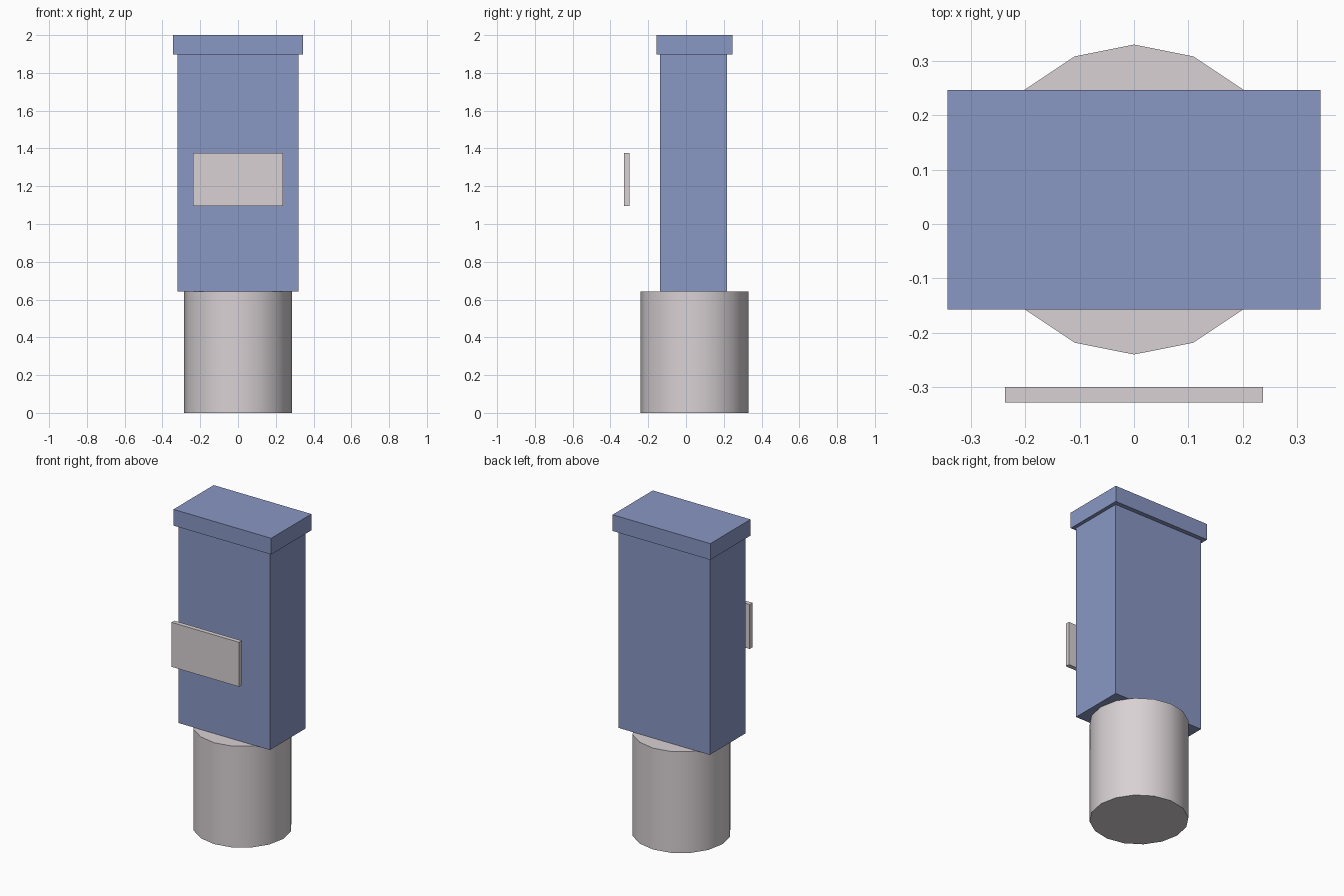
import bpy, math

cube = bpy.data.objects.get("Cube")
if cube:
    bpy.data.objects.remove(cube, do_unlink=True)


def material(name, rgb):
    mat = bpy.data.materials.new(name)
    mat.use_nodes = True
    color = (*rgb, 1)
    mat.diffuse_color = color
    mat.node_tree.nodes["Principled BSDF"].inputs["Base Color"].default_value = color
    return mat


def box(name, x, y, z, mat):
    """Box spanning the given (low, high) ranges."""
    spans = (x, y, z)
    bpy.ops.mesh.primitive_cube_add(size=1, location=[(a + b) / 2 for a, b in spans])
    ob = bpy.context.object
    ob.name = name
    ob.scale = [b - a for a, b in spans]
    bpy.ops.object.transform_apply(location=False, rotation=False, scale=True)
    ob.data.materials.append(mat)
    return ob


blue = material("slate blue", (0.25, 0.31, 0.55))
grey = material("warm grey", (0.69, 0.64, 0.66))

# Round pedestal, slightly behind the centre
height = 0.643
bpy.ops.mesh.primitive_cylinder_add(vertices=16, radius=0.285, depth=height,
                                    location=(0, 0.045, height / 2))
base = bpy.context.object
base.name = "round_base"
base.data.materials.append(grey)
bpy.ops.object.shade_smooth_by_angle(angle=math.radians(30))

# Upright casing with an overhanging lid
box("casing", (-0.32, 0.32), (-0.137, 0.218), (height, 1.897), blue)
box("lid", (-0.343, 0.343), (-0.157, 0.246), (1.897, 2.0), blue)

# Flat panel floating in front of the casing
box("front_panel", (-0.237, 0.237), (-0.328, -0.3), (1.095, 1.377), grey)
